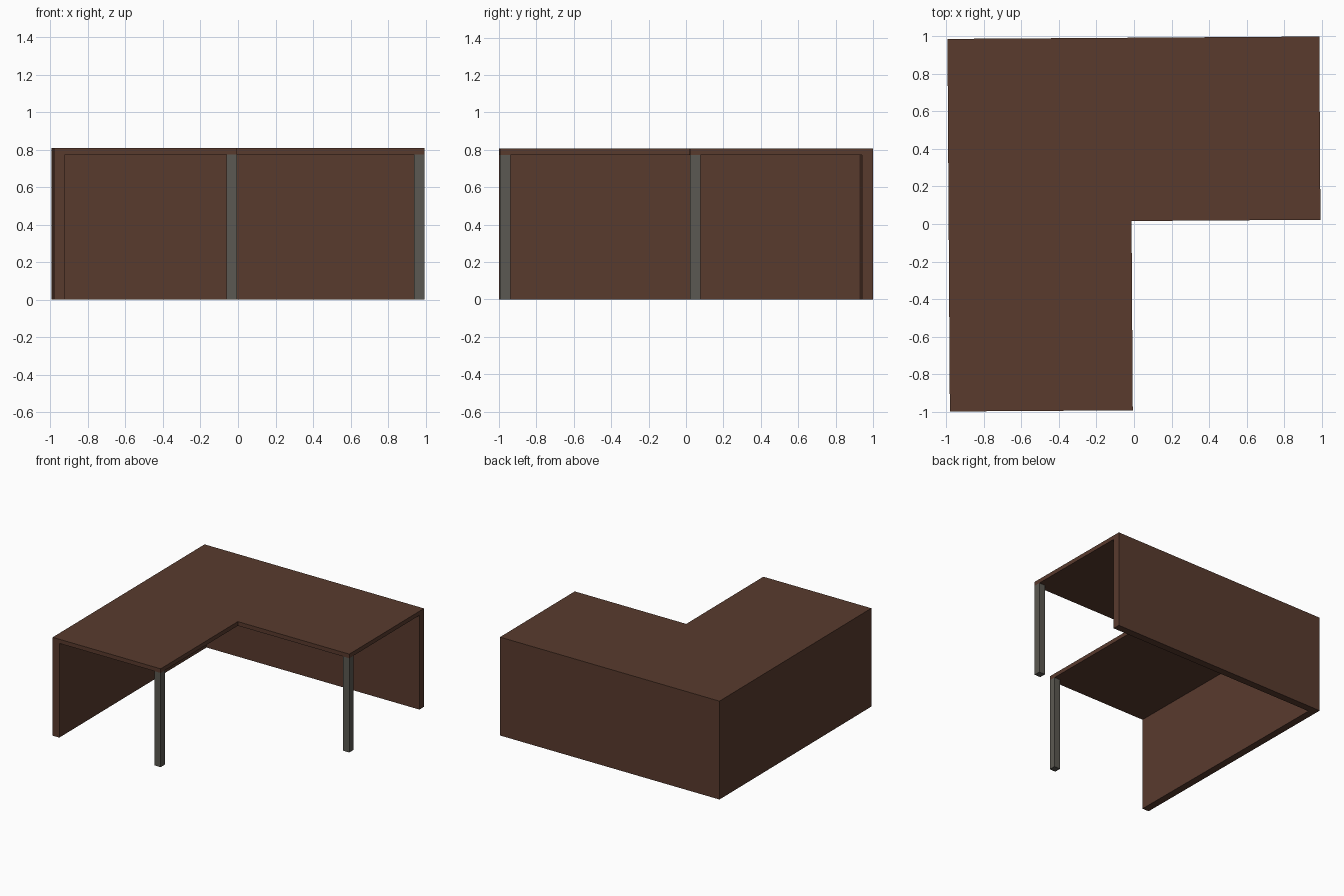
import bpy, bmesh
from mathutils import Matrix

if "Cube" in bpy.data.objects:
    bpy.data.objects.remove(bpy.data.objects["Cube"])

ROT = Matrix.Rotation(0.0065, 4, 'Z')   # the desk is turned very slightly
X0, X1, Y0, Y1 = -0.9885, 0.9945, -0.9935, 0.9935   # outer limits
XI, YI = -0.013, 0.016                  # inner corner of the L
TOP, UNDER, T, L = 0.807, 0.773, 0.06, 0.055


def material(name, rgb):
    m = bpy.data.materials.new(name)
    m.diffuse_color = (*rgb, 1)
    m.use_nodes = True
    m.node_tree.nodes["Principled BSDF"].inputs["Base Color"].default_value = m.diffuse_color
    return m


wood = material("dark brown wood", (0.100, 0.043, 0.027))
metal = material("warm grey metal", (0.105, 0.100, 0.084))


def prism(name, outline, z0, z1, mat):
    bm = bmesh.new()
    base = bm.faces.new([bm.verts.new((x, y, z0)) for x, y in outline])
    up = bmesh.ops.extrude_face_region(bm, geom=[base])
    verts = [v for v in up["geom"] if isinstance(v, bmesh.types.BMVert)]
    bmesh.ops.translate(bm, vec=(0, 0, z1 - z0), verts=verts)
    bmesh.ops.recalc_face_normals(bm, faces=bm.faces)
    bm.transform(ROT)
    me = bpy.data.meshes.new(name)
    bm.to_mesh(me)
    bm.free()
    me.materials.append(mat)
    ob = bpy.data.objects.new(name, me)
    bpy.context.collection.objects.link(ob)


def rect(x0, y0, x1, y1):
    return [(x0, y0), (x1, y0), (x1, y1), (x0, y1)]


# L-shaped desk top
prism("desk_top", [(X0, Y0), (XI, Y0), (XI, YI), (X1, YI), (X1, Y1), (X0, Y1)],
      UNDER, TOP, wood)

# Two full-height panels meeting at the back left corner
prism("modesty_panels", [(X0, Y0), (X0 + T, Y0), (X0 + T, Y1 - T),
                         (X1, Y1 - T), (X1, Y1), (X0, Y1)], 0, UNDER, wood)

# Square legs under the free corners
for name, x, y in (("front_leg", XI, Y0), ("right_leg", X1, YI)):
    prism(name, rect(x - L, y, x, y + L), 0, UNDER, metal)
